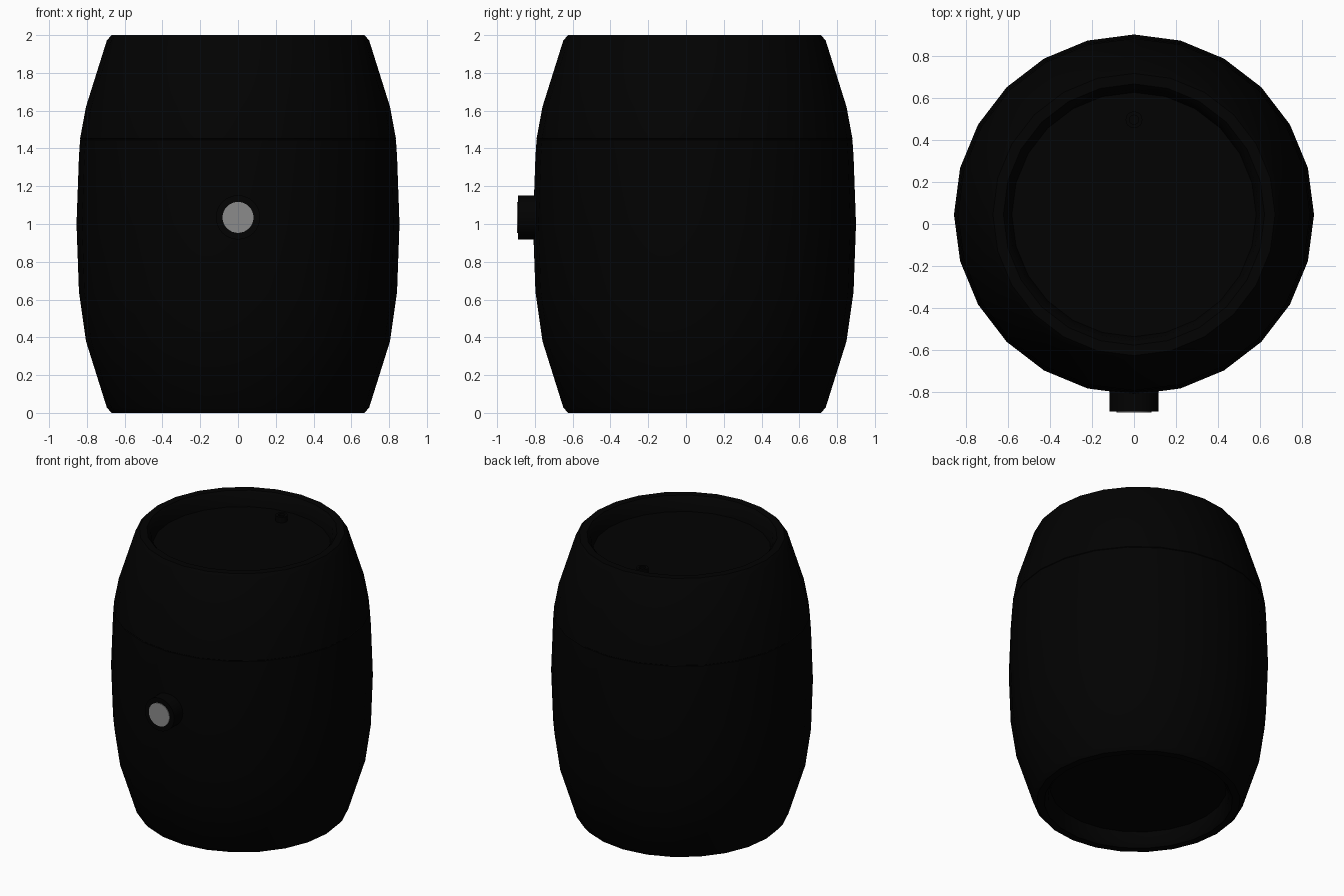
import bpy, bmesh, math
from mathutils import Matrix, Vector

if "Cube" in bpy.data.objects:
    bpy.data.objects.remove(bpy.data.objects["Cube"])

CY = 0.045  # barrel axis, offset so the spout keeps the model centred


def lathe(name, profile, sides, matrix, mat=None):
    """Spin an (r, z) profile around z; end points with r = 0 close the shape."""
    bm = bmesh.new()
    rings = []
    for r, z in profile:
        if r == 0:
            rings.append([bm.verts.new((0, 0, z))])
        else:
            rings.append([bm.verts.new((r * math.cos(math.tau * i / sides),
                                        r * math.sin(math.tau * i / sides), z))
                          for i in range(sides)])
    for a, b in zip(rings, rings[1:]):
        for i in range(sides):
            j = (i + 1) % sides
            corners = [a[i % len(a)], a[j % len(a)], b[j % len(b)], b[i % len(b)]]
            bm.faces.new(list(dict.fromkeys(corners)))
    bmesh.ops.transform(bm, matrix=matrix, verts=bm.verts)
    bmesh.ops.recalc_face_normals(bm, faces=bm.faces)
    me = bpy.data.meshes.new(name)
    bm.to_mesh(me)
    bm.free()
    ob = bpy.data.objects.new(name, me)
    bpy.context.collection.objects.link(ob)
    if mat:
        me.materials.append(mat)
    bpy.ops.object.select_all(action='DESELECT')
    ob.select_set(True)
    bpy.context.view_layer.objects.active = ob
    bpy.ops.object.shade_smooth_by_angle(angle=math.radians(30))
    return ob


black = bpy.data.materials.new("black")
black.diffuse_color = (0.0005, 0.0005, 0.0005, 1)
black.use_nodes = True
black.node_tree.nodes["Principled BSDF"].inputs["Base Color"].default_value = black.diffuse_color

# Barrel body: shallow recessed heads at both ends, thin seam near the top
half = [(0, 0.10), (0.58, 0.10), (0.595, 0.03), (0.62, 0.0), (0.67, 0.0),
        (0.695, 0.03), (0.805, 0.38), (0.842, 0.64)]
seam = [(0.836, 1.446), (0.833, 1.449), (0.836, 1.452)]
upper = [(r, 2 - z) for r, z in reversed(half)]
profile = half + [(0.855, 1.0), upper[0]] + seam + upper[1:]
profile = half + [(0.855, 1.0), (0.842, 1.36)] + seam + [(0.805, 1.62), (0.695, 1.97)] + \
    [(r, 2 - z) for r, z in reversed(half[:5])]
lathe("barrel_body", profile, 24, Matrix.Translation((0, CY, 0)), black)

# Filler plug standing on the recessed top head
lathe("filler_plug", [(0.04, 1.85), (0.04, 1.94), (0.022, 1.94), (0.022, 1.925), (0, 1.925)],
      16, Matrix.Translation((0, 0.495, 0)), black)

# Side spout and its lighter cap, both pointing to the front (-y)
front = Matrix.Translation((0, 0, 1.035)) @ Matrix.Rotation(math.pi / 2, 4, 'X')
lathe("spout", [(0, 0.75), (0.117, 0.75), (0.117, 0.89), (0, 0.89)], 32, front, black)
grey = bpy.data.materials.new("grey")
grey.diffuse_color = (0.26, 0.26, 0.26, 1)
grey.use_nodes = True
grey.node_tree.nodes["Principled BSDF"].inputs["Base Color"].default_value = grey.diffuse_color
lathe("spout_cap", [(0, 0.87), (0.082, 0.87), (0.082, 0.895), (0, 0.895)], 32, front, grey)
